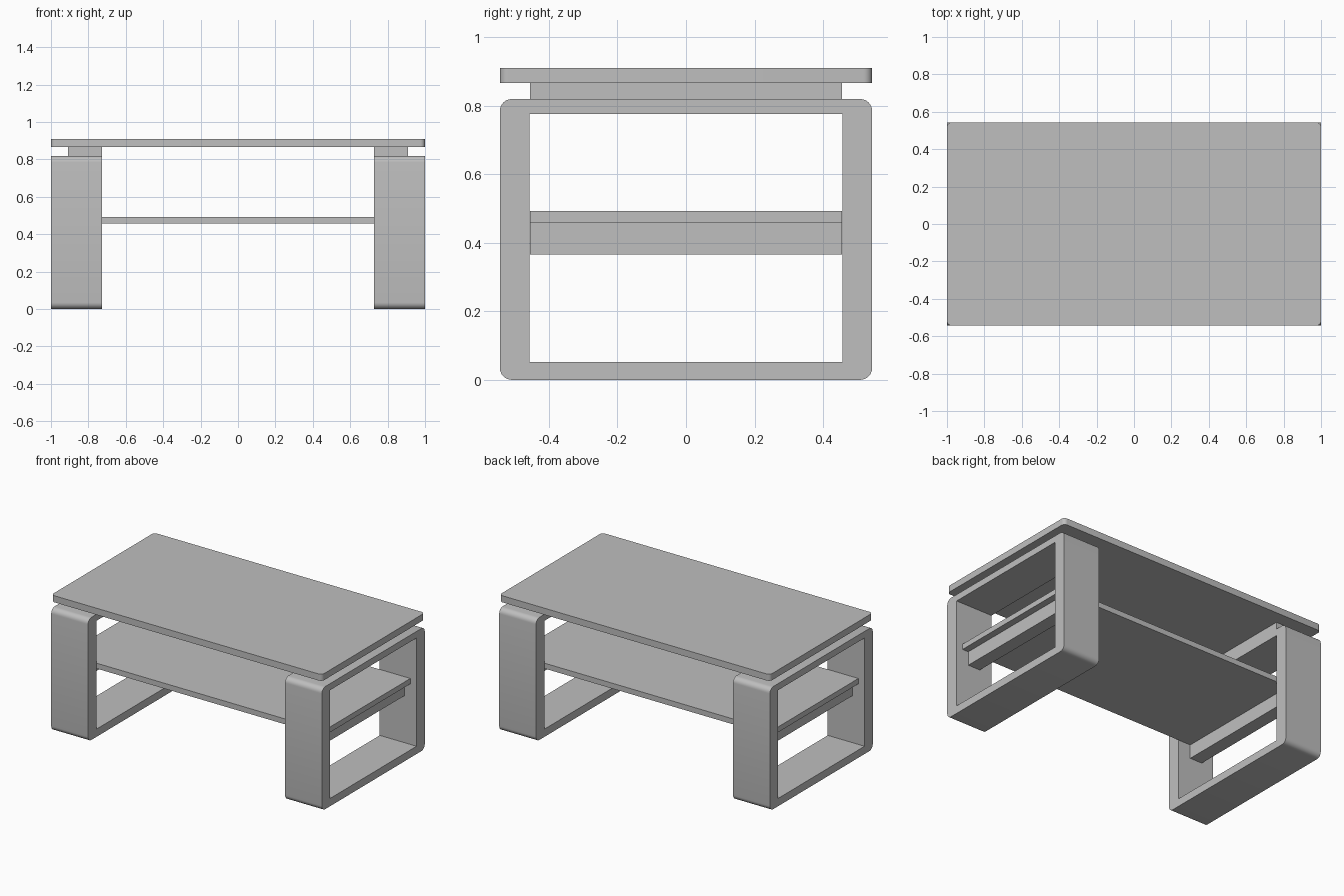
import bpy
import bmesh
import math
from mathutils import Vector

cube = bpy.data.objects.get("Cube")
if cube:
    bpy.data.objects.remove(cube, do_unlink=True)

# Single grey finish
GREY = (0.52, 0.52, 0.52, 1)
finish = bpy.data.materials.new("grey finish")
finish.use_nodes = True
finish.diffuse_color = GREY
finish.node_tree.nodes["Principled BSDF"].inputs["Base Color"].default_value = GREY


def finish_object(bm, name, smooth=False):
    bmesh.ops.recalc_face_normals(bm, faces=bm.faces)
    mesh = bpy.data.meshes.new(name)
    bm.to_mesh(mesh)
    bm.free()
    mesh.materials.append(finish)
    obj = bpy.data.objects.new(name, mesh)
    bpy.context.collection.objects.link(obj)
    if smooth:
        bpy.ops.object.select_all(action="DESELECT")
        obj.select_set(True)
        bpy.context.view_layer.objects.active = obj
        bpy.ops.object.shade_smooth_by_angle(angle=math.radians(30))
    return obj


def round_edges(bm, edges, radius):
    bmesh.ops.bevel(bm, geom=edges, offset=radius, segments=6,
                    profile=0.5, affect="EDGES")


def box(name, low, high, corner=0):
    """Box between two corners, optionally with rounded upright edges."""
    low, high = Vector(low), Vector(high)
    bm = bmesh.new()
    bmesh.ops.create_cube(bm, size=1)
    for v in bm.verts:
        v.co = (low + high) / 2 + v.co * (high - low)
    if corner:
        upright = [e for e in bm.edges
                   if abs(e.verts[0].co.z - e.verts[1].co.z) > 0.001]
        round_edges(bm, upright, corner)
    return finish_object(bm, name, corner > 0)


def leg_frame(name, x0, x1, outer, inner, radius):
    """Rectangular loop in the y-z plane with rounded outer corners."""
    bm = bmesh.new()

    def ring(half, bottom, top):
        corners = ((-half, bottom), (half, bottom), (half, top), (-half, top))
        return [bm.verts.new((x0, y, z)) for y, z in corners]

    a, b = ring(*outer), ring(*inner)
    faces = [bm.faces.new((a[i], a[i - 1], b[i - 1], b[i])) for i in range(4)]
    grown = bmesh.ops.extrude_face_region(bm, geom=faces, use_keep_orig=True)
    moved = [g for g in grown["geom"] if isinstance(g, bmesh.types.BMVert)]
    bmesh.ops.translate(bm, verts=moved, vec=(x1 - x0, 0, 0))
    outside = [e for e in bm.edges
               if abs(e.verts[0].co.x - e.verts[1].co.x) > 0.001
               and abs(abs(e.verts[0].co.y) - outer[0]) < 0.001]
    round_edges(bm, outside, radius)
    return finish_object(bm, name, True)


# Tabletop and shelf
box("tabletop", (-1, -0.543, 0.866), (1, 0.543, 0.91), corner=0.025)
box("shelf", (-0.955, -0.455, 0.457), (0.955, 0.455, 0.493))

# Leg frames, spacers under the top and rails under the shelf
for side, s in (("left", 1), ("right", -1)):
    x0, x1 = sorted((s * 0.728, s))
    leg_frame(side + "_leg_frame", x0, x1,
              (0.543, 0, 0.819), (0.456, 0.052, 0.775), 0.035)
    x0, x1 = sorted((s * 0.728, s * 0.91))
    box(side + "_top_spacer", (x0, -0.455, 0.819), (x1, 0.455, 0.866))
    x0, x1 = sorted((s * 0.82, s * 0.91))
    box(side + "_shelf_rail", (x0, -0.455, 0.365), (x1, 0.455, 0.457))
